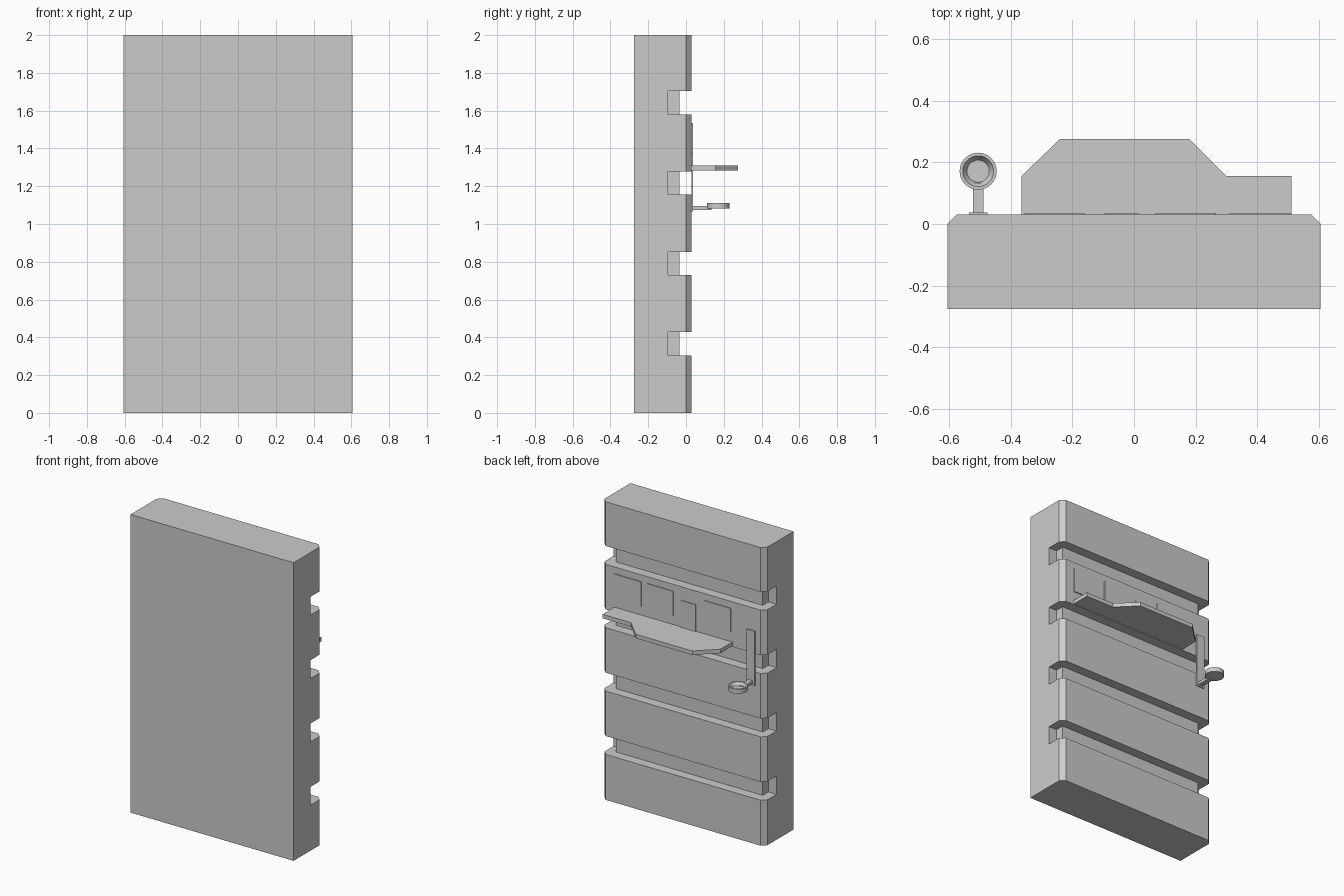
import bpy, bmesh, math

if "Cube" in bpy.data.objects:
    bpy.data.objects.remove(bpy.data.objects["Cube"])


def make_object(name, bm):
    bmesh.ops.recalc_face_normals(bm, faces=bm.faces[:])
    mesh = bpy.data.meshes.new(name)
    bm.to_mesh(mesh)
    bm.free()
    ob = bpy.data.objects.new(name, mesh)
    bpy.context.collection.objects.link(ob)
    return ob


def prism(name, outline, z0, z1):
    """Extrude an xy outline from z0 to z1."""
    bm = bmesh.new()
    face = bm.faces.new([bm.verts.new((x, y, z0)) for x, y in outline])
    res = bmesh.ops.extrude_face_region(bm, geom=[face])
    verts = [v for v in res["geom"] if isinstance(v, bmesh.types.BMVert)]
    bmesh.ops.translate(bm, verts=verts, vec=(0, 0, z1 - z0))
    return make_object(name, bm)


def box(name, x0, x1, y0, y1, z0, z1):
    return prism(name, [(x0, y0), (x1, y0), (x1, y1), (x0, y1)], z0, z1)


def lathe(name, profile, centre, steps=32):
    """Revolve an rz profile (starting and ending on the axis)."""
    bm = bmesh.new()
    rows = []
    for r, z in profile:
        if r == 0:
            rows.append([bm.verts.new((*centre, z))] * steps)
        else:
            rows.append([bm.verts.new((centre[0] + r * math.cos(2 * math.pi * i / steps),
                                       centre[1] + r * math.sin(2 * math.pi * i / steps), z))
                         for i in range(steps)])
    for a, b in zip(rows, rows[1:]):
        for i in range(steps):
            j = (i + 1) % steps
            bm.faces.new(list(dict.fromkeys((a[i], a[j], b[j], b[i]))))
    return make_object(name, bm)


# wall slab with chamfered back corners, cut by four wrap-around grooves
wall = prism("wall", [(-0.605, -0.275), (0.605, -0.275), (0.605, 0), (0.575, 0.03),
                      (-0.575, 0.03), (-0.605, 0)], 0, 2)
groove_outline = [(-0.7, -0.095), (-0.545, -0.095), (-0.545, -0.035), (0.545, -0.035),
                  (0.545, -0.095), (0.7, -0.095), (0.7, 0.1), (-0.7, 0.1)]
for i in range(4):
    z = 0.305 + i * 0.425
    cutter = prism(f"groove_cutter_{i}", groove_outline, z, z + 0.123)
    cutter.hide_render = True
    cutter.hide_viewport = False
    mod = wall.modifiers.new(f"groove_{i}", 'BOOLEAN')
    mod.operation = 'DIFFERENCE'
    mod.solver = 'EXACT'
    mod.object = cutter

# bake the grooves and discard the cutters
graph = bpy.context.evaluated_depsgraph_get()
wall_mesh = bpy.data.meshes.new_from_object(wall.evaluated_get(graph))
wall.modifiers.clear()
wall.data = wall_mesh
for ob in [o for o in bpy.data.objects if o.name.startswith("groove_cutter")]:
    bpy.data.objects.remove(ob)

# shelf with angled corners
prism("shelf", [(-0.365, 0.03), (0.51, 0.03), (0.51, 0.155), (0.30, 0.155),
                (0.18, 0.275), (-0.24, 0.275), (-0.365, 0.155)], 1.283, 1.31)

# thin sheets above the shelf
for i, (x0, x1, z0, z1) in enumerate([(-0.355, -0.16, 1.375, 1.535), (-0.095, 0.015, 1.31, 1.49),
                                      (0.07, 0.265, 1.37, 1.535), (0.31, 0.51, 1.37, 1.535)]):
    box(f"sheet_{i}", x0, x1, 0.029, 0.036, z0, z1)

# bowl on a bracket
box("bracket_plate", -0.535, -0.475, 0.029, 0.038, 1.065, 1.43)
box("bracket_arm", -0.522, -0.488, 0.037, 0.135, 1.075, 1.095)
bowl = lathe("bowl", [(0, 1.082), (0.06, 1.082), (0.06, 1.112), (0.05, 1.112),
                      (0.036, 1.09), (0, 1.09)], (-0.505, 0.171))
bpy.ops.object.select_all(action='DESELECT')
bowl.select_set(True)
bpy.context.view_layer.objects.active = bowl
bpy.ops.object.shade_smooth_by_angle()
